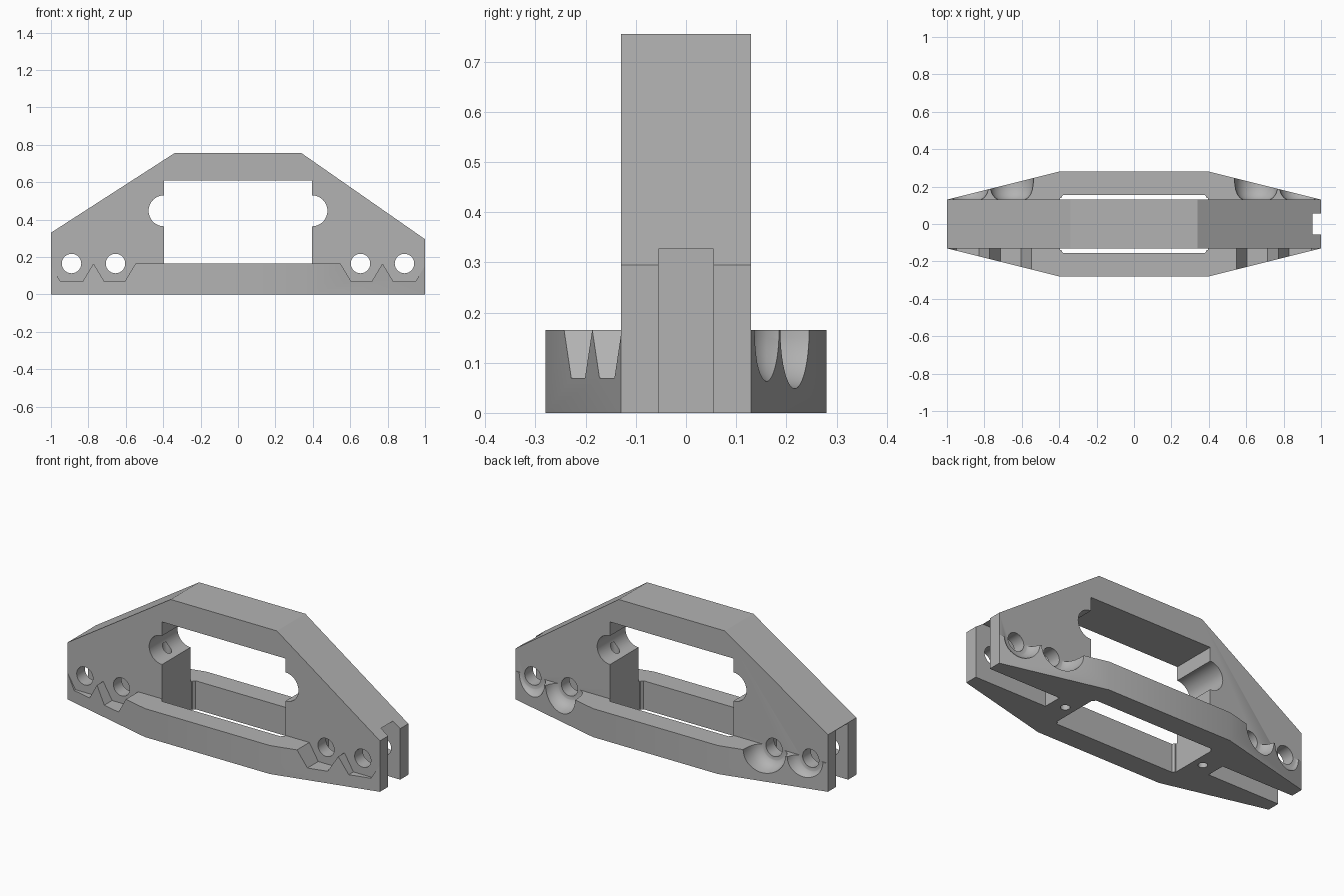
import bpy, bmesh, math

if "Cube" in bpy.data.objects:
    bpy.data.objects.remove(bpy.data.objects["Cube"], do_unlink=True)

grey = bpy.data.materials.new("matte_grey")
grey.use_nodes = True
COLOR = (0.45, 0.45, 0.45, 1)
grey.diffuse_color = COLOR
grey.node_tree.nodes["Principled BSDF"].inputs["Base Color"].default_value = COLOR


def loft(name, rings):
    """Closed solid through a list of equal-length point rings."""
    bm = bmesh.new()
    loops = [[bm.verts.new(p) for p in ring] for ring in rings]
    n = len(loops[0])
    for a, b in zip(loops, loops[1:]):
        for i in range(n):
            j = (i + 1) % n
            bm.faces.new((a[i], a[j], b[j], b[i]))
    bm.faces.new(loops[0])
    bm.faces.new(loops[-1])
    bmesh.ops.recalc_face_normals(bm, faces=bm.faces)
    mesh = bpy.data.meshes.new(name)
    bm.to_mesh(mesh)
    bm.free()
    mesh.materials.append(grey)
    obj = bpy.data.objects.new(name, mesh)
    bpy.context.collection.objects.link(obj)
    return obj


def prism(name, points, low, high, axis="Y"):
    """Extrude an xz outline along Y, or an xy outline along Z."""
    place = (lambda p, d: (p[0], d, p[1])) if axis == "Y" else (lambda p, d: (p[0], p[1], d))
    return loft(name, [[place(p, d) for p in points] for d in (low, high)])


def box(name, x0, x1, y0, y1, z0, z1):
    return prism(name, [(x0, y0), (x1, y0), (x1, y1), (x0, y1)], z0, z1, "Z")


def circle(cx, cy, r, n=48):
    return [(cx + r * math.cos(math.tau * i / n), cy + r * math.sin(math.tau * i / n))
            for i in range(n)]


def combine(target, other, operation="DIFFERENCE"):
    """Apply a boolean and drop the helper object."""
    mod = target.modifiers.new("cut", "BOOLEAN")
    mod.operation, mod.solver, mod.object = operation, "EXACT", other
    other.hide_render = True
    bpy.context.view_layer.update()
    result = target.evaluated_get(bpy.context.evaluated_depsgraph_get())
    mesh = bpy.data.meshes.new_from_object(result)
    target.modifiers.clear()
    target.data = mesh
    bpy.data.objects.remove(other, do_unlink=True)


HALF = 0.13           # half thickness of the upright
RIM = 0.165           # height of the foot rim and of the axle holes
AXLES = (0.655, 0.89)

# Foot plate with tapered ends
foot = prism("foot_plate", [(-1, -HALF), (-0.4, -0.28), (0.4, -0.28), (1, -HALF),
                            (1, HALF), (0.4, 0.28), (-0.4, 0.28), (-1, HALF)], 0, RIM, "Z")

for s in (-1, 1):
    # Angular notches along the front rim
    for a, b, c, d in ((0.545, 0.605, 0.715, 0.775), (0.77, 0.83, 0.95, 1.01)):
        top = 0.17
        combine(foot, prism("notch", [(s * a, top), (s * b, 0.07), (s * c, 0.07), (s * d, top)],
                            -0.4, -HALF + 0.001))
    # Rounded scoops along the back rim
    for x in AXLES:
        profile = [(0.068, 0.129), (0.075, 0.132), (0.09, 0.142), (0.103, 0.16),
                   (0.112, 0.185), (0.117, 0.22), (0.117, 0.4)]
        combine(foot, loft("scoop", [[(p[0], y, p[1]) for p in circle(s * x, RIM, r)]
                                     for r, y in profile]))

# Upright frame
frame = prism("support_frame", [(-1, 0), (1, 0), (1, 0.295), (0.34, 0.755),
                                (-0.34, 0.755), (-1, 0.33)], -HALF, HALF)
combine(frame, foot, "UNION")

# Window through the upright, and the wider opening through the foot
combine(frame, box("window", -0.395, 0.395, -HALF - 0.01, HALF + 0.01, -0.1, 0.61))
opening = [(-0.395, -HALF), (-0.38, -0.155), (0.38, -0.155), (0.395, -HALF),
           (0.395, HALF), (0.38, 0.155), (-0.38, 0.155), (-0.395, HALF)]
combine(frame, prism("opening", opening, -0.1, RIM + 0.05, "Z"))

for s in (-1, 1):
    # Round pocket at the side of the window, with a screw hole below it
    combine(frame, prism("pocket", circle(s * 0.395, 0.447, 0.083), -0.2, 0.2))
    combine(frame, prism("screw_hole", circle(s * 0.455, 0, 0.025, 24), -0.1, 0.42, "Z"))
    # Wheel slot open at the end and underside
    x0, x1 = sorted((s * 0.54, s * 1.1))
    combine(frame, box("wheel_slot", x0, x1, -0.055, 0.055, -0.1, 0.327))
    # Axle holes
    for x in AXLES:
        combine(frame, prism("axle_hole", circle(s * x, RIM, 0.052), -0.4, 0.4))

bpy.ops.object.select_all(action="DESELECT")
frame.select_set(True)
bpy.context.view_layer.objects.active = frame
bpy.ops.object.shade_smooth_by_angle(angle=math.radians(25))
